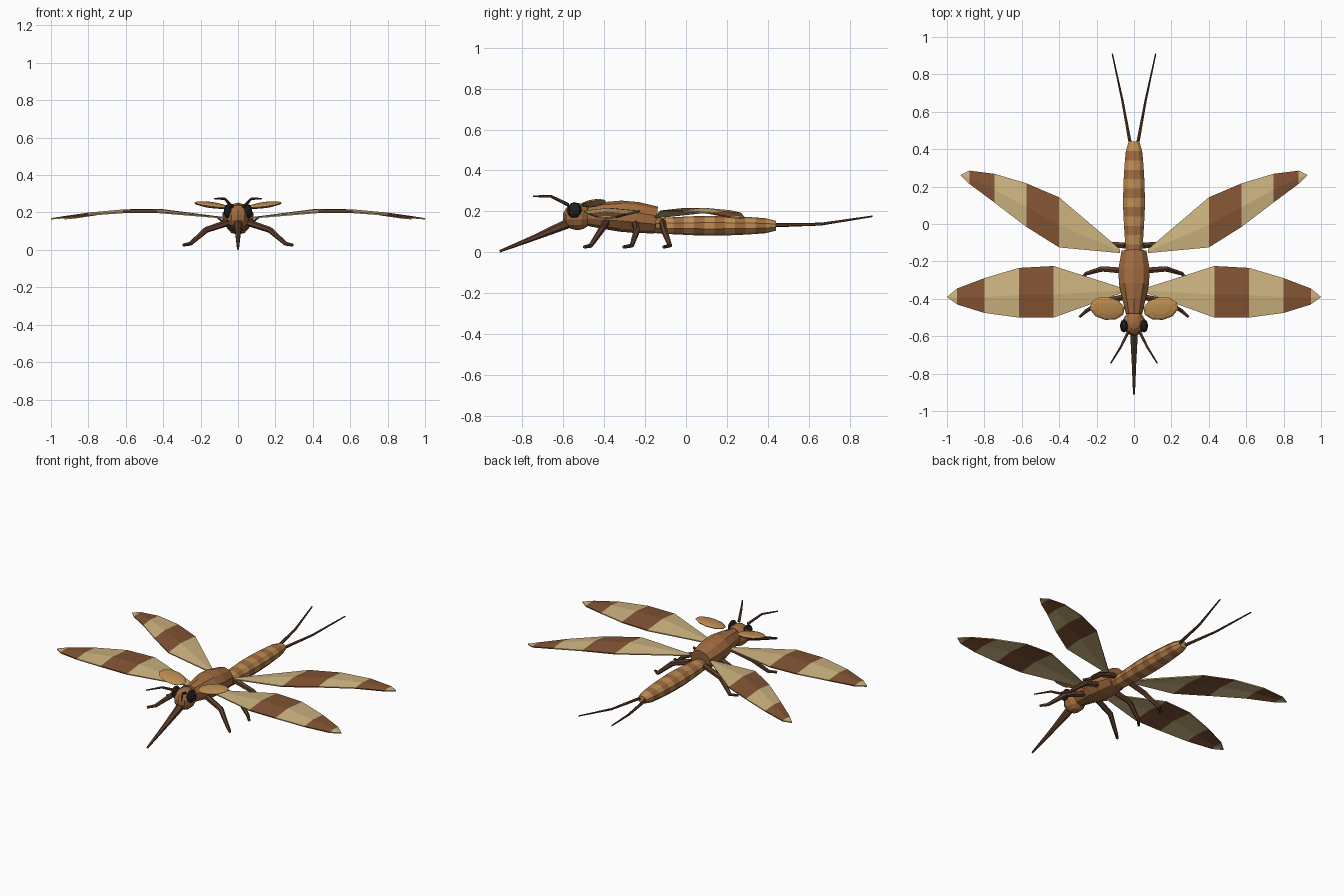
import bpy, bmesh, math
from mathutils import Vector, Matrix

if "Cube" in bpy.data.objects:
    bpy.data.objects.remove(bpy.data.objects["Cube"])

def material(name, r, g, b):
    m = bpy.data.materials.new(name)
    m.diffuse_color = (r, g, b, 1)
    m.use_nodes = True
    m.node_tree.nodes["Principled BSDF"].inputs["Base Color"].default_value = m.diffuse_color
    return m

BODY = material("body_brown", 0.36, 0.15, 0.05)
TAN = material("tan", 0.52, 0.27, 0.085)
DARK = material("dark_brown", 0.11, 0.05, 0.025)
EYE = material("eye_black", 0.015, 0.015, 0.016)
CREAM = material("wing_cream", 0.62, 0.46, 0.22)
BAND = material("wing_band", 0.23, 0.09, 0.035)

def finish(name, bm, mats, mirror=False):
    bmesh.ops.recalc_face_normals(bm, faces=bm.faces)
    me = bpy.data.meshes.new(name)
    bm.to_mesh(me)
    bm.free()
    for m in mats:
        me.materials.append(m)
    ob = bpy.data.objects.new(name, me)
    bpy.context.collection.objects.link(ob)
    if mirror:
        ob.modifiers.new("mirror", 'MIRROR').use_mirror_merge = False
    return ob

def tube(name, path, radii, sides, mats, mirror=False):
    """Loft along a path; radii are (sideways, vertical) pairs; materials alternate."""
    bm = bmesh.new()
    pts = [Vector(p) for p in path]
    rings = []
    for i, (p, (ra, rb)) in enumerate(zip(pts, radii)):
        t = (pts[min(i + 1, len(pts) - 1)] - pts[max(i - 1, 0)]).normalized()
        side = t.cross(Vector((0, 0, 1))).normalized()
        up = side.cross(t)
        angs = [2 * math.pi * (k + 0.5) / sides for k in range(sides)]
        rings.append([bm.verts.new(p + side * ra * math.cos(a) + up * rb * math.sin(a)) for a in angs])
    for i, (a, b) in enumerate(zip(rings, rings[1:])):
        for k in range(sides):
            j = (k + 1) % sides
            bm.faces.new((a[k], a[j], b[j], b[k])).material_index = i % len(mats)
    bm.faces.new(rings[0])
    bm.faces.new(rings[-1]).material_index = (len(rings) - 2) % len(mats)
    return finish(name, bm, mats, mirror)

def limb(name, path, radii, mirror=True):
    return tube(name, path, [(r, r) for r in radii], 6, [DARK], mirror)

def ball(name, loc, size, mat, u=10, v=7, rot=(0, 0, 0), mirror=False):
    bm = bmesh.new()
    bmesh.ops.create_uvsphere(bm, u_segments=u, v_segments=v, radius=1)
    r = Matrix.Rotation(rot[2], 4, 'Z') @ Matrix.Rotation(rot[1], 4, 'Y') @ Matrix.Rotation(rot[0], 4, 'X')
    bm.transform(Matrix.Translation(loc) @ r @ Matrix.Diagonal((*size, 1)))
    return finish(name, bm, [mat], mirror)

def wing(name, rows, tip):
    """Rows of (x, front y, rear y, z); bands alternate between rows."""
    bm = bmesh.new()
    strips = []
    for x, f, r, z in rows:
        camber = 0.05 * (r - f)
        strips.append([bm.verts.new(c) for c in ((x, f, z - camber), (x, f + 0.45 * (r - f), z), (x, r, z - camber))])
    end = bm.verts.new(tip)
    for i, (a, b) in enumerate(zip(strips, strips[1:])):
        for k in (0, 1):
            bm.faces.new((a[k], b[k], b[k + 1], a[k + 1])).material_index = i % 2
    for k in (0, 1):
        bm.faces.new((strips[-1][k], end, strips[-1][k + 1]))
    ob = finish(name, bm, [CREAM, BAND], True)
    s = ob.modifiers.new("thickness", 'SOLIDIFY')
    s.thickness, s.offset = 0.007, 0
    return ob

# Banded abdomen
N = 12
ys = [-0.16 + 0.6 * i / N for i in range(N + 1)]
ws = [0.045, 0.049, 0.053, 0.056, 0.059, 0.061, 0.061, 0.060, 0.058, 0.055, 0.051, 0.046, 0.030]
tube("abdomen", [(0, y, 0.13) for y in ys], [(w, w * 0.79) for w in ws], 10, [BODY, TAN])

# Thorax
tube("thorax",
     [(0, -0.48, 0.182), (0, -0.40, 0.180), (0, -0.32, 0.177), (0, -0.24, 0.170), (0, -0.145, 0.158)],
     [(0.046, 0.053), (0.066, 0.066), (0.085, 0.076), (0.087, 0.076), (0.070, 0.066)], 10, [BODY])

# Head, eyes, beak and antennae
ball("head", (0, -0.53, 0.175), (0.062, 0.072, 0.067), BODY)
ball("eye", (0.053, -0.545, 0.206), (0.023, 0.036, 0.039), EYE, 8, 6, mirror=True)
limb("beak", [(0, -0.56, 0.148), (0, -0.74, 0.072), (0, -0.91, 0.005)], [0.025, 0.014, 0.006], False)
limb("antenna", [(0.030, -0.575, 0.232), (0.072, -0.66, 0.274), (0.125, -0.745, 0.274)], [0.009, 0.007, 0.004])

# Small lobes behind the head
ball("shoulder_lobe", (0.143, -0.452, 0.24), (0.096, 0.062, 0.015), TAN, 10, 6, (0.1, -0.14, 0.15), True)

# Wings
wing("fore_wing",
     [(0.07, -0.37, -0.34, 0.172), (0.43, -0.50, -0.225, 0.214), (0.615, -0.50, -0.235, 0.213),
      (0.80, -0.475, -0.29, 0.196), (0.945, -0.43, -0.345, 0.175)], (1.0, -0.39, 0.166))
wing("hind_wing",
     [(0.075, -0.155, -0.135, 0.172), (0.40, -0.125, 0.142, 0.214), (0.575, -0.015, 0.217, 0.214),
      (0.745, 0.115, 0.268, 0.198), (0.88, 0.215, 0.285, 0.174)], (0.928, 0.262, 0.166))

# Legs: hip, knee, ankle, toe
for name, hip, knee, ankle, toe in (("front_leg", -0.39, -0.415, -0.465, -0.497),
                                    ("middle_leg", -0.25, -0.24, -0.265, -0.305),
                                    ("rear_leg", -0.115, -0.107, -0.078, -0.11)):
    limb(name, [(0.05, hip, 0.147), (0.17, knee, 0.107), (0.255, ankle, 0.033), (0.292, toe, 0.026)],
         [0.018, 0.016, 0.011, 0.008])

# Tail filaments
limb("tail_filament", [(0.018, 0.42, 0.132), (0.062, 0.66, 0.138), (0.116, 0.91, 0.176)], [0.010, 0.007, 0.004])
